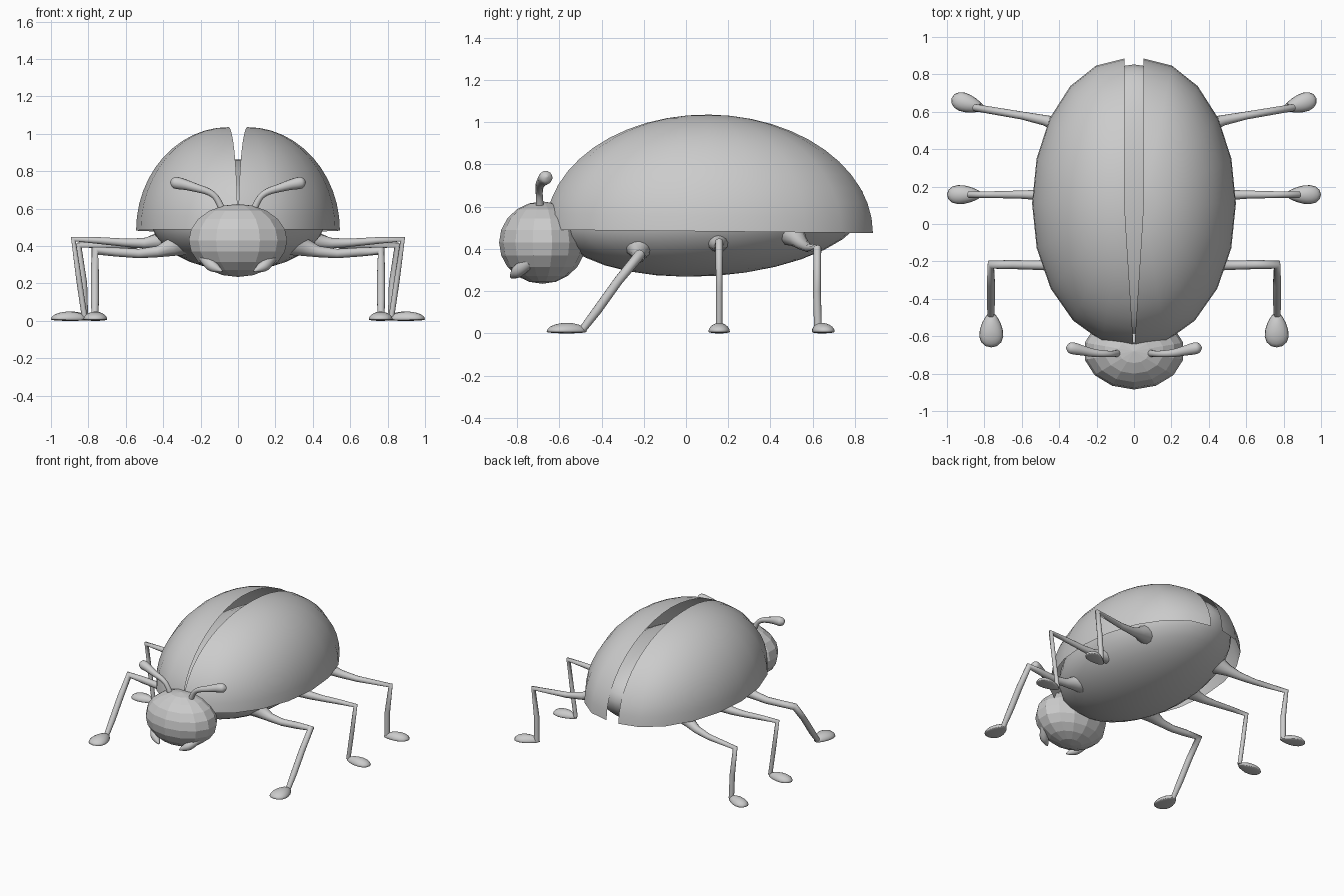
import bpy, bmesh
from math import sin, cos, pi, radians
from mathutils import Vector, Matrix

if "Cube" in bpy.data.objects:
    bpy.data.objects.remove(bpy.data.objects["Cube"])


def add_mesh(name, bm, smooth=True):
    bmesh.ops.recalc_face_normals(bm, faces=bm.faces)
    me = bpy.data.meshes.new(name)
    bm.to_mesh(me)
    bm.free()
    for p in me.polygons:
        p.use_smooth = smooth
    ob = bpy.data.objects.new(name, me)
    bpy.context.collection.objects.link(ob)
    return ob


def ellipsoid(name, centre, radii, segs, rings, tilt=0, smooth=True):
    bm = bmesh.new()
    bmesh.ops.create_uvsphere(bm, u_segments=segs, v_segments=rings, radius=1)
    bm.transform(Matrix.Translation(centre) @ Matrix.Rotation(radians(tilt), 4, 'X')
                 @ Matrix.Diagonal((*radii, 1)))
    return add_mesh(name, bm, smooth)


def tube(name, points, side, kind='POLY'):
    """Round tube through (x, y, z, radius) points, turned into a mesh."""
    cu = bpy.data.curves.new(name, 'CURVE')
    cu.dimensions = '3D'
    cu.bevel_depth = 1
    cu.bevel_resolution = 4
    cu.resolution_u = 5
    cu.use_fill_caps = True
    sp = cu.splines.new(kind)
    sp.points.add(len(points) - 1)
    for p, (x, y, z, r) in zip(sp.points, points):
        p.co = (side * x, y, z, 1)
        p.radius = r
    if kind == 'NURBS':
        sp.order_u = 3
        sp.use_endpoint_u = True
    tmp = bpy.data.objects.new(name, cu)
    bpy.context.collection.objects.link(tmp)
    dg = bpy.context.evaluated_depsgraph_get()
    me = bpy.data.meshes.new_from_object(tmp.evaluated_get(dg))
    bpy.data.objects.remove(tmp)
    ob = bpy.data.objects.new(name, me)
    bpy.context.collection.objects.link(ob)
    for p in me.polygons:
        p.use_smooth = True
    return ob


def foot(name, heel, tip, width, side):
    """Flat-bottomed teardrop, widest towards the tip."""
    bm = bmesh.new()
    bmesh.ops.create_uvsphere(bm, u_segments=16, v_segments=10, radius=1)
    a, b = Vector((side * heel[0], heel[1], 0)), Vector((side * tip[0], tip[1], 0))
    d = b - a
    across = Vector((-d.y, d.x, 0)).normalized()
    for v in bm.verts:
        t = (v.co.x + 1) / 2
        w = width * (0.72 + 0.5 * (t - 0.5))
        z = 0.008 + (0.042 if v.co.z > 0 else 0.008) * v.co.z
        v.co = a + d * t + across * (v.co.y * w * 1.25) + Vector((0, 0, z))
    add_mesh(name, bm)


def wing_case(name, side):
    """Half of an open dome; the seam opens from the front to the back."""
    bm = bmesh.new()
    n, m = 10, 12
    grid = []
    for i in range(n + 1):
        row = []
        for j in range(m + 1):
            az, el = pi * i / n, pi / 2 * j / m
            y = 0.11 + 0.775 * cos(az) * cos(el)
            t = min(1, (y + 0.665) / 0.75)
            gap = 0.002 + 0.048 * t
            x = gap + (0.545 - gap) * sin(az) * cos(el)
            z = 0.483 - 0.01 * (y - 0.11) + 0.553 * sin(el)
            row.append(bm.verts.new((side * x, y, z)))
        grid.append(row)
    for i in range(n):
        for j in range(m):
            bm.faces.new((grid[i][j], grid[i + 1][j], grid[i + 1][j + 1], grid[i][j + 1]))
    bmesh.ops.remove_doubles(bm, verts=bm.verts, dist=1e-4)
    add_mesh(name, bm)


# Body and faceted head
ellipsoid("body", (0, 0.12, 0.565), (0.475, 0.735, 0.293), 32, 16, tilt=4)
ellipsoid("head", (0, -0.68, 0.43), (0.27, 0.205, 0.195), 14, 10, smooth=False)

# Legs: hip-to-ankle path, then foot heel, tip and half width
LEGS = {
    "front": ([(0.28, -0.22, 0.43, 0.085), (0.35, -0.22, 0.395, 0.05), (0.43, -0.22, 0.37, 0.03),
               (0.53, -0.22, 0.36, 0.025), (0.65, -0.217, 0.368, 0.024), (0.765, -0.217, 0.375, 0.025),
               (0.765, -0.32, 0.25, 0.022), (0.765, -0.42, 0.11, 0.022), (0.765, -0.49, 0.018, 0.018)],
              (0.763, -0.47), (0.763, -0.66), 0.068),
    "middle": ([(0.35, 0.15, 0.45, 0.07), (0.43, 0.152, 0.425, 0.04), (0.5, 0.155, 0.415, 0.028),
                (0.6, 0.157, 0.418, 0.022), (0.75, 0.157, 0.43, 0.018), (0.88, 0.157, 0.437, 0.018),
                (0.85, 0.157, 0.22, 0.015), (0.82, 0.157, 0.018, 0.015)],
               (0.81, 0.157), (1.0, 0.157), 0.054),
    "rear": ([(0.32, 0.5, 0.48, 0.07), (0.4, 0.53, 0.445, 0.04), (0.48, 0.555, 0.42, 0.028),
              (0.6, 0.58, 0.405, 0.021), (0.85, 0.622, 0.405, 0.019),
              (0.825, 0.62, 0.2, 0.019), (0.82, 0.625, 0.018, 0.019)],
             (0.8, 0.615), (0.975, 0.672), 0.054),
}
for side, word in ((1, "right"), (-1, "left")):
    wing_case(f"wing_case_{word}", side)
    for name, (path, heel, tip, width) in LEGS.items():
        tube(f"{name}_leg_{word}", path, side)
        foot(f"{name}_foot_{word}", heel, tip, width, side)
    # Antenna with a swollen rounded end
    tube(f"antenna_{word}", [(0.08, -0.69, 0.58, 0.02), (0.105, -0.695, 0.65, 0.016),
                             (0.15, -0.695, 0.69, 0.018), (0.22, -0.69, 0.71, 0.022),
                             (0.28, -0.675, 0.728, 0.028), (0.325, -0.665, 0.737, 0.034),
                             (0.352, -0.66, 0.741, 0.028), (0.362, -0.658, 0.742, 0.004)],
         side, 'NURBS')
    # Small jaw under the head
    tube(f"jaw_{word}", [(0.18, -0.74, 0.34, 0.03), (0.155, -0.785, 0.305, 0.033),
                         (0.12, -0.81, 0.282, 0.027), (0.085, -0.828, 0.265, 0.005)],
         side, 'NURBS')
